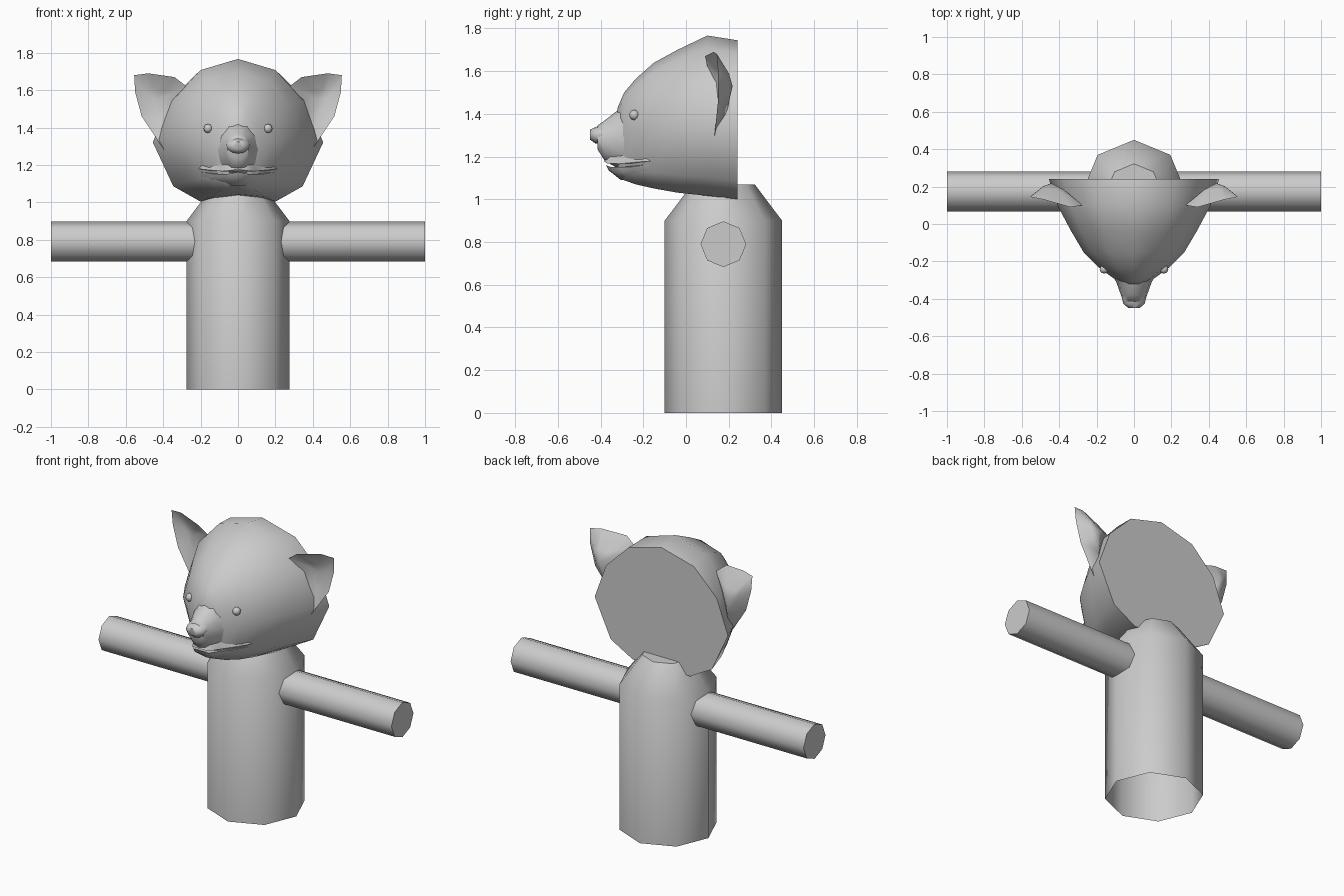
import bpy, bmesh, math
from mathutils import Vector, Matrix

cube = bpy.data.objects.get("Cube")
if cube:
    bpy.data.objects.remove(cube, do_unlink=True)

grey = bpy.data.materials.new("plain grey")
grey.use_nodes = True
COLOUR = (0.6, 0.6, 0.6, 1)
grey.diffuse_color = COLOUR
grey.node_tree.nodes["Principled BSDF"].inputs["Base Color"].default_value = COLOUR


def finish(name, bm, angle=50, recalc=True):
    if recalc:
        bmesh.ops.recalc_face_normals(bm, faces=bm.faces[:])
    mesh = bpy.data.meshes.new(name)
    bm.to_mesh(mesh)
    bm.free()
    mesh.materials.append(grey)
    obj = bpy.data.objects.new(name, mesh)
    bpy.context.collection.objects.link(obj)
    bpy.ops.object.select_all(action='DESELECT')
    obj.select_set(True)
    bpy.context.view_layer.objects.active = obj
    bpy.ops.object.shade_smooth_by_angle(angle=math.radians(angle))
    return obj


def loft(name, rings, start=True, end=True, angle=50):
    """Skin closed rings of equal size, with optional end caps."""
    bm = bmesh.new()
    rows = [[bm.verts.new(p) for p in ring] for ring in rings]
    n = len(rows[0])
    for a, b in zip(rows, rows[1:]):
        for i in range(n):
            j = (i + 1) % n
            bm.faces.new((a[i], a[j], b[j], b[i]))
    if start:
        bm.faces.new(rows[0])
    if end:
        bm.faces.new(rows[-1])
    return finish(name, bm, angle)


def circle(radius, n=8):
    return [(radius * math.cos(math.tau * i / n), radius * math.sin(math.tau * i / n))
            for i in range(n)]


def mirrored(half):
    """Complete a half outline whose first and last points lie on the middle."""
    return half + [(-a, b) for a, b in half[-2:0:-1]]


# Body: eight-sided tube, open below, with a tapered shoulder
DEPTH = 0.175
loft("body", [[(x, y + DEPTH, z) for x, y in circle(r)]
              for r, z in ((0.275, 0), (0.275, 0.9), (0.147, 1.07))], start=False)

# Arms: straight eight-sided rods
for side, label in ((1, "left"), (-1, "right")):
    loft(label + "_arm", [[(side * x, y + DEPTH, z + 0.79) for y, z in circle(0.107)]
                          for x in (0.2, 1.0)])

# Head: twelve-sided sections narrowing from the flat back to the face
section = mirrored([(0, 1), (0.49, 0.86), (0.83, 0.5), (1, 0),
                    (0.76, -0.72), (0.43, -0.98), (0, -0.94)])


def head_ring(y, w, top, mid, low):
    return [(a * w, y, mid + b * ((top - mid) if b > 0 else (mid - low)))
            for a, b in section]


head_stations = [(0.24, 0.455, 1.745, 1.32, 0.995), (0.10, 0.41, 1.767, 1.34, 1.01),
                 (-0.04, 0.335, 1.70, 1.34, 1.025), (-0.15, 0.27, 1.64, 1.33, 1.045),
                 (-0.235, 0.185, 1.565, 1.32, 1.065), (-0.29, 0.11, 1.50, 1.31, 1.085),
                 (-0.32, 0.055, 1.43, 1.29, 1.13)]
loft("head", [head_ring(*s) for s in head_stations], angle=60)


# Snout and nose: rounded sections along y
def oval_ring(y, w, top, low):
    mid, half = (top + low) / 2, (top - low) / 2
    return [(a * w, y, mid + b * half) for a, b in circle(1, 12)]


loft("snout", [oval_ring(*s) for s in (
    (-0.20, 0.16, 1.45, 1.12), (-0.31, 0.095, 1.425, 1.14),
    (-0.38, 0.07, 1.37, 1.18), (-0.415, 0.058, 1.345, 1.235))], angle=60)
loft("nose", [oval_ring(*s) for s in (
    (-0.39, 0.065, 1.35, 1.26), (-0.425, 0.058, 1.338, 1.262),
    (-0.45, 0.03, 1.325, 1.28))], angle=60)

# Lips: two curved wedges with a narrow mouth gap between them
lip = mirrored([(0, -0.385), (0.055, -0.37), (0.085, -0.315), (0.145, -0.25),
                (0.2, -0.19), (0.24, -0.09), (0, -0.05)])


def lip_ring(scale, z, droop):
    return [(x * scale, -0.05 + (y + 0.05) * scale,
             z - droop * math.sin(min(1, abs(x) / 0.2) * math.pi)) for x, y in lip]


loft("upper_lip", [lip_ring(1, 1.178, 0.012), lip_ring(0.97, 1.20, 0.01),
                   lip_ring(0.86, 1.26, 0)])
loft("lower_lip", [lip_ring(0.97, 1.162, 0.012), lip_ring(0.93, 1.135, 0.008),
                   lip_ring(0.76, 1.09, 0)])

# Eyes: small beads
for side, label in ((1, "left"), (-1, "right")):
    bm = bmesh.new()
    bmesh.ops.create_uvsphere(bm, u_segments=8, v_segments=6, radius=0.024,
                              matrix=Matrix.Translation((side * 0.16, -0.242, 1.395)))
    finish(label + "_eye", bm)

# Ears: a pointed rim with a hollow front and a bulging back
rim = [(0.275, 0.10, 1.62), (0.34, 0.09, 1.67), (0.48, 0.13, 1.69), (0.555, 0.145, 1.68),
       (0.55, 0.15, 1.59), (0.515, 0.15, 1.46), (0.385, 0.13, 1.265), (0.36, 0.13, 1.42)]
hollow = Vector((0.43, 0.175, 1.55))
bulge = Vector((0.44, 0.218, 1.53))
for side, label in ((1, "left"), (-1, "right")):
    bm = bmesh.new()
    flip = Vector((side, 1, 1))
    edge = [bm.verts.new(Vector(p) * flip) for p in rim]
    for centre in (hollow, bulge):
        inner = [bm.verts.new(Vector(p).lerp(centre, 0.6) * flip
                              + Vector((0, 0.012, 0))) for p in rim]
        tip = bm.verts.new(centre * flip)
        for i in range(len(rim)):
            j = (i + 1) % len(rim)
            bm.faces.new((edge[i], edge[j], inner[j], inner[i]))
            bm.faces.new((inner[i], inner[j], tip))
    finish(label + "_ear", bm, 70)
